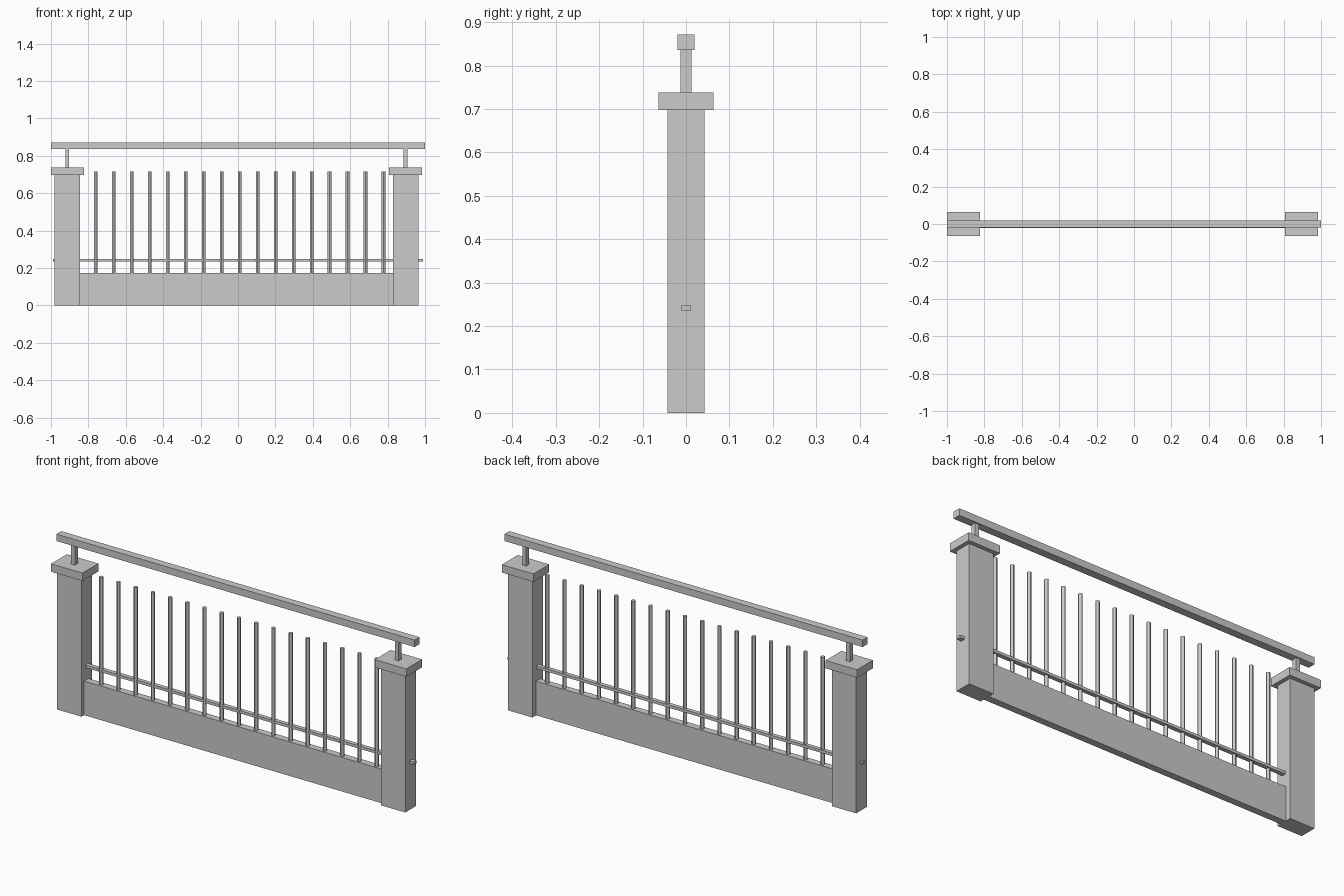
import bpy

if "Cube" in bpy.data.objects:
    bpy.data.objects.remove(bpy.data.objects["Cube"])

MID = -0.008          # centre between the two posts
POST_OFFSET = 0.904


def box(name, x0, x1, y0, y1, z0, z1):
    bpy.ops.mesh.primitive_cube_add(
        size=1, location=((x0 + x1) / 2, (y0 + y1) / 2, (z0 + z1) / 2))
    ob = bpy.context.object
    ob.name = name
    ob.scale = (x1 - x0, y1 - y0, z1 - z0)
    bpy.ops.object.transform_apply(location=False, rotation=False, scale=True)
    return ob


def block(name, x, half_x, half_y, z0, z1):
    return box(name, x - half_x, x + half_x, -half_y, half_y, z0, z1)


# End posts with cap and handrail support
for side, s in (("left", -1), ("right", 1)):
    x = MID + s * POST_OFFSET
    block(side + "_post", x, 0.068, 0.0425, 0, 0.70)
    block(side + "_post_cap", x, 0.088, 0.063, 0.698, 0.738)
    block(side + "_rail_support", x - 0.001, 0.0105, 0.0125, 0.738, 0.838)

# Handrail, lower rail (pokes through the posts) and base panel
block("handrail", 0, 1.0, 0.0195, 0.836, 0.871)
block("lower_rail", 0, 0.989, 0.0105, 0.235, 0.249)
box("base_panel", MID - 0.85, MID + 0.85, -0.022, 0.013, 0, 0.172)

# Round balusters
COUNT, FIRST, LAST, BOTTOM, TOP = 17, -0.76, 0.778, 0.165, 0.715
for i in range(COUNT):
    x = FIRST + (LAST - FIRST) * i / (COUNT - 1)
    bpy.ops.mesh.primitive_cylinder_add(
        vertices=12, radius=0.0098, depth=TOP - BOTTOM,
        location=(x, -0.005, (TOP + BOTTOM) / 2))
    bpy.context.object.name = f"baluster_{i + 1}"
    bpy.ops.object.shade_smooth_by_angle()
